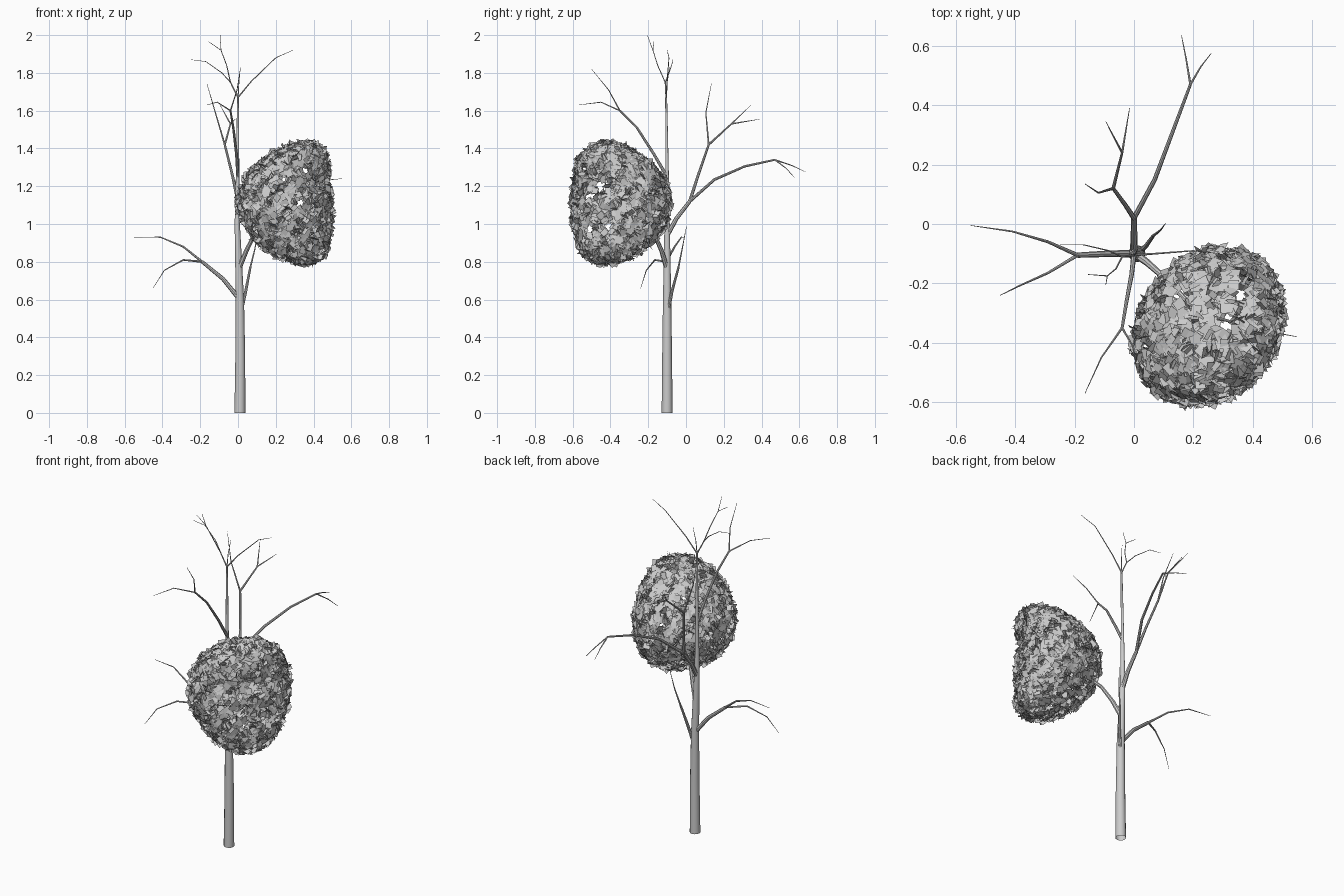
import bpy, bmesh, math, random
from mathutils import Vector

if "Cube" in bpy.data.objects:
    bpy.data.objects.remove(bpy.data.objects["Cube"])

random.seed(4)


def limb(name, pts, r0, r1, sides_res=2, radii=None):
    """Tapered tube along a path."""
    cu = bpy.data.curves.new(name, 'CURVE')
    cu.dimensions = '3D'
    cu.bevel_depth = 1.0
    cu.bevel_resolution = sides_res
    sp = cu.splines.new('POLY')
    sp.points.add(len(pts) - 1)
    for i, p in enumerate(pts):
        sp.points[i].co = (*p, 1)
        t = i / (len(pts) - 1)
        sp.points[i].radius = radii[i] if radii else r0 + (r1 - r0) * t
    ob = bpy.data.objects.new(name, cu)
    bpy.context.collection.objects.link(ob)
    bpy.ops.object.select_all(action='DESELECT')
    ob.select_set(True)
    bpy.context.view_layer.objects.active = ob
    bpy.ops.object.convert(target='MESH')
    bpy.ops.object.shade_smooth_by_angle()


# Trunk
limb("trunk", [(.01, -.1, 0), (.012, -.1, .3), (.01, -.1, .6), (.003, -.1, .8),
               (-.004, -.1, 1.0), (-.002, -.1, 1.27), (0, -.105, 1.67)],
     0, 0, 4, [.029, .026, .022, .018, .014, .009, .005])

# Back limb with two forks
a, b = (0, .02, 1.12), (-.07, .12, 1.42)
limb("back_limb", [(-.002, -.1, .94), (0, -.05, 1.03), a], .013, .010)
limb("back_branch", [a, (.07, .15, 1.235), (.13, .31, 1.305), (.19, .47, 1.34)], .009, .005)
limb("back_twig", [(.19, .47, 1.34), (.175, .56, 1.31), (.16, .635, 1.275)], .004, .001)
limb("back_twig", [(.19, .47, 1.34), (.225, .53, 1.295), (.26, .575, 1.245)], .004, .001)
limb("back_upper_branch", [a, (-.03, .065, 1.26), b], .009, .006)
limb("back_upper_twig", [b, (-.12, .105, 1.59), (-.165, .135, 1.745)], .005, .001)
limb("back_upper_twig", [b, (-.04, .24, 1.53)], .006, .004)
limb("back_upper_twig", [(-.04, .24, 1.53), (-.095, .345, 1.63)], .004, .001)
limb("back_upper_twig", [(-.04, .24, 1.53), (-.015, .39, 1.555)], .004, .001)

# Upper front limb
c = (-.04, -.35, 1.6)
limb("front_limb", [(0, -.1, 1.25), (-.008, -.17, 1.37), (-.025, -.26, 1.51), c], .009, .005)
limb("front_twig", [c, (-.11, -.45, 1.645), (-.165, -.57, 1.63)], .004, .001)
limb("front_twig", [c, (-.005, -.41, 1.71), (.012, -.5, 1.82)], .004, .001)

# Lower left limb
d = (-.19, -.105, .80)
limb("left_limb", [(.01, -.1, .60), (-.08, -.1, .71), d], .013, .009)
limb("left_branch", [d, (-.29, -.06, .88), (-.41, -.025, .93), (-.55, -.005, .93)], .007, .001)
limb("left_branch", [d, (-.29, -.165, .81), (-.39, -.21, .755), (-.45, -.24, .66)], .006, .001)

# Lower right back limb
e = (.065, -.04, .77)
limb("right_limb", [(.01, -.1, .51), (.04, -.075, .64), e], .010, .006)
limb("right_twig", [e, (.09, -.02, .87), (.107, .003, .99)], .005, .001)

# Crown twigs
f, g, h = (0, -.105, 1.67), (-.04, -.11, 1.75), (-.06, -.15, 1.84)
limb("crown_twig", [f, (.07, -.10, 1.755), (.2, -.09, 1.88), (.29, -.1, 1.92)], .004, .001)
limb("crown_twig", [f, (.005, -.1, 1.75), (.013, -.085, 1.83)], .003, .001)
limb("crown_twig", [f, g], .004, .003)
limb("crown_twig", [g, (-.085, -.09, 1.80), (-.17, -.07, 1.86), (-.25, -.07, 1.87)], .003, .001)
limb("crown_twig", [g, h, (-.09, -.175, 1.92)], .003, .002)
limb("crown_twig", [(-.09, -.175, 1.92), (-.155, -.17, 1.965)], .002, .001)
limb("crown_twig", [(-.09, -.175, 1.92), (-.095, -.205, 2.0)], .002, .001)

# Limb that carries the foliage
k, m = (.09, -.17, .95), (.22, -.30, 1.10)
limb("foliage_limb", [(.003, -.1, .76), (.045, -.13, .86), k, m], .014, .008)
limb("foliage_twig", [m, (.33, -.33, 1.2), (.44, -.36, 1.23), (.55, -.38, 1.24)], .006, .001)
limb("foliage_twig", [m, (.28, -.42, 1.2), (.34, -.48, 1.32)], .006, .001)

# Foliage: bean-shaped shell of small square leaves, bulging toward the trunk
CENTRE = Vector((.25, -.345, 1.11))
LONG = Vector((.6, .8, 0))      # wide horizontal axis
OUT = Vector((.8, -.6, 0))      # away from the trunk
UP = Vector((0, 0, 1))
# Gaps seen through the shell: axis looked along, position on the other two axes, radius
GAPS = [(1, .36, 1.28, .03), (1, .33, 1.11, .03), (1, .24, 1.24, .025), (2, .31, -.34, .035),
        (2, .36, -.24, .03), (2, .16, -.24, .03), (0, -.5, 1.15, .03), (0, -.45, 1.2, .03),
        (0, -.41, .99, .03), (0, -.51, .97, .03)]


def surface(s):
    """Point of the shell for a unit direction in (long, out, up) axes."""
    w = .225 * s.y + .13 * s.z ** 2
    if s.y > 0:
        w -= .03 * s.y * math.exp(-((s.z - .35) / .2) ** 2)
    return CENTRE + LONG * (.275 * s.x) + OUT * w + UP * (.318 * s.z)


def in_gap(p):
    for axis, u, v, r in GAPS:
        q = [p[i] for i in range(3) if i != axis]
        if math.hypot(q[0] - u, q[1] - v) < r:
            return True
    return False


def jitter(a):
    return Vector([random.uniform(-a, a) for _ in range(3)])


bm = bmesh.new()
N = 2700
for i in range(N):
    z = 1 - 2 * (i + .5) / N
    an = i * 2.399963
    s = math.sqrt(1 - z * z)
    s = (Vector((s * math.cos(an), s * math.sin(an), z)) + jitter(.05)).normalized()
    p = surface(s)
    if in_gap(p):
        continue
    # normal from two nearby points on the shell
    t1 = s.orthogonal().normalized()
    t2 = s.cross(t1)
    n = (surface((s + t1 * .02).normalized()) - p).cross(
        surface((s + t2 * .02).normalized()) - p).normalized()
    p = p + n * random.uniform(-.01, .01)
    # about half lie along the shell, the rest stand at any angle
    n = (n + jitter(.35 if i % 5 < 3 else 2.0)).normalized()
    u = n.cross(jitter(1)).normalized()
    v = n.cross(u)
    hs = random.uniform(.016, .02)
    bm.faces.new([bm.verts.new(p + (u * x + v * y) * hs)
                  for x, y in ((-1, -1), (1, -1), (1, 1), (-1, 1))])
me = bpy.data.meshes.new("foliage")
bm.to_mesh(me)
bm.free()
bpy.context.collection.objects.link(bpy.data.objects.new("foliage", me))
